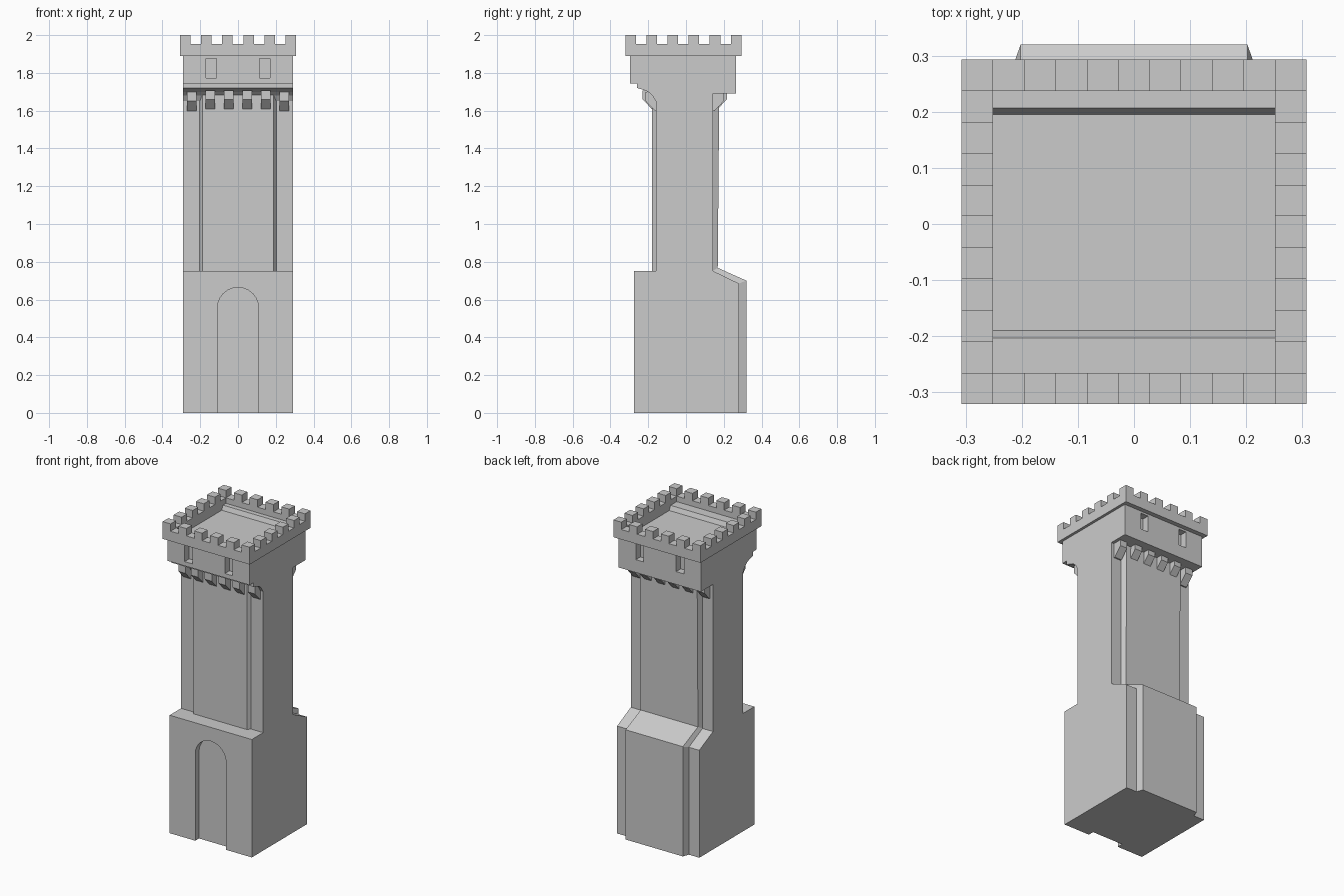
import bpy, bmesh, math

cube = bpy.data.objects.get("Cube")
if cube:
    bpy.data.objects.remove(cube, do_unlink=True)

stone = bpy.data.materials.new("grey_stone")
stone.use_nodes = True
stone.diffuse_color = (0.6, 0.6, 0.6, 1)
stone.node_tree.nodes["Principled BSDF"].inputs["Base Color"].default_value = (0.6, 0.6, 0.6, 1)


def finish(name, bm):
    bmesh.ops.recalc_face_normals(bm, faces=bm.faces)
    mesh = bpy.data.meshes.new(name)
    bm.to_mesh(mesh)
    bm.free()
    mesh.materials.append(stone)
    obj = bpy.data.objects.new(name, mesh)
    bpy.context.collection.objects.link(obj)
    return obj


def add_prism(bm, points, a, b, axis):
    """Extrude a closed profile along x (y, z points) or along y (x, z points)."""
    def place(p, t):
        return (t, p[0], p[1]) if axis == "x" else (p[0], t, p[1])
    low = [bm.verts.new(place(p, a)) for p in points]
    high = [bm.verts.new(place(p, b)) for p in points]
    bm.faces.new(low)
    bm.faces.new(high)
    for i in range(len(points)):
        j = (i + 1) % len(points)
        bm.faces.new((low[i], low[j], high[j], high[i]))


def prism(name, points, a, b, axis="x"):
    bm = bmesh.new()
    add_prism(bm, points, a, b, axis)
    return finish(name, bm)


def rect(a, b, low, high):
    return [(a, low), (b, low), (b, high), (a, high)]


def panel(name, inner, outer, wide, narrow):
    """Raised panel with splayed sides, lofted between two (y, z) lines."""
    bm = bmesh.new()
    rows = []
    for p, q in zip(inner, outer):
        rows.append([bm.verts.new(c) for c in ((-wide, *p), (-narrow, *q), (narrow, *q), (wide, *p))])
    for r, s in zip(rows, rows[1:]):
        for i in range(4):
            j = (i + 1) % 4
            bm.faces.new((r[i], r[j], s[j], s[i]))
    bm.faces.new(rows[0])
    bm.faces.new(rows[-1])
    return finish(name, bm)


def carve(target, cutter):
    mod = target.modifiers.new("carve", "BOOLEAN")
    mod.operation = "DIFFERENCE"
    mod.solver = "EXACT"
    mod.object = cutter
    bpy.context.view_layer.objects.active = target
    bpy.ops.object.modifier_apply(modifier=mod.name)
    bpy.data.objects.remove(cutter, do_unlink=True)


# Tower body: one side profile carried across the full width
HALF = 0.29
TOP = 1.89
FRONT, BACK = -0.16, 0.142
body = prism("tower_body", [
    (-0.275, 0), (0.28, 0), (0.28, 0.685), (BACK, 0.752), (BACK, 1.69), (0.264, 1.69),
    (0.264, TOP), (-0.296, TOP), (-0.296, 1.745), (-0.26, 1.745), (-0.26, 1.72),
    (-0.23, 1.712), (-0.2, 1.70), (-0.178, 1.68), (FRONT, 1.65), (FRONT, 0.752), (-0.275, 0.752)],
    -HALF, HALF)

# Arched doorway recess
R, SPRING = 0.109, 0.555
arch = [(R * math.cos(math.pi * i / 12), SPRING + R * math.sin(math.pi * i / 12)) for i in range(13)]
carve(body, prism("door_cutter", [(-R, -0.1), (R, -0.1)] + arch, -0.4, -0.237, "y"))

# Pairs of window slots, front and back
for side in (-1, 1):
    for a, b in ((-0.4, -0.25), (0.218, 0.4)):
        x = side * 0.142
        carve(body, prism("window_cutter", rect(x - 0.027, x + 0.027, 1.772, 1.877), a, b, "y"))

# Raised wall panels
panel("front_panel", [(FRONT, 0.752), (FRONT, 1.70)], [(-0.18, 0.752), (-0.18, 1.70)], 0.203, 0.188)
panel("back_buttress",
      [(0.28, 0), (0.28, 0.685), (BACK, 0.752), (BACK, 1.69)],
      [(0.32, 0), (0.32, 0.70), (0.168, 0.768), (0.176, 1.69)], 0.216, 0.202)

# Corbels under the overhang
bm = bmesh.new()
for i in range(6):
    x = -0.245 + 0.098 * i
    corner = i in (0, 5)
    dy, dz = (0.015, -0.008) if corner else (0, 0)
    for sign, out, root in ((-1, 0.23, 0.177), (1, 0.216, 0.165)):
        shape = [(0.1, 1.73 if sign < 0 else 1.70), (out - dy, 1.706 + dz), (out - dy, 1.66 + dz),
                 (root - dy, 1.605 + dz), (0.1, 1.605 + dz)]
        add_prism(bm, [(sign * y, min(z, 1.69) if sign > 0 else z) for y, z in shape],
                  x - 0.025, x + 0.025, "x")
finish("corbels", bm)

# Parapet: four walls around the roof
X0, X1, Y0, Y1 = -0.307, 0.307, -0.321, 0.293
T = (X1 - X0) / 11
SILL = 1.953
bm = bmesh.new()
add_prism(bm, rect(Y0, Y0 + T, TOP, SILL), X0, X1, "x")
add_prism(bm, rect(Y1 - T, Y1, TOP, SILL), X0, X1, "x")
add_prism(bm, rect(Y0 + T, Y1 - T, TOP, SILL), X0, X0 + T, "x")
add_prism(bm, rect(Y0 + T, Y1 - T, TOP, SILL), X1 - T, X1, "x")
finish("parapet", bm)

# Merlons on every second cell of the edge
bm = bmesh.new()
for i in range(0, 11, 2):
    for j in range(0, 11, 2):
        if i in (0, 10) or j in (0, 10):
            x, y = X0 + i * T, Y0 + j * T
            add_prism(bm, rect(y, y + T, SILL, 2.0), x, x + T, "x")
finish("merlons", bm)

# Roof walkways along front and back, sloping edge to the sunken deck
bm = bmesh.new()
for y, edge, foot in ((Y0 + T, -0.203, -0.19), (Y1 - T, 0.207, 0.195)):
    add_prism(bm, [(y, TOP), (y, 1.918), (edge, 1.918), (foot, TOP)], X0 + T, X1 - T, "x")
finish("roof_walkways", bm)
